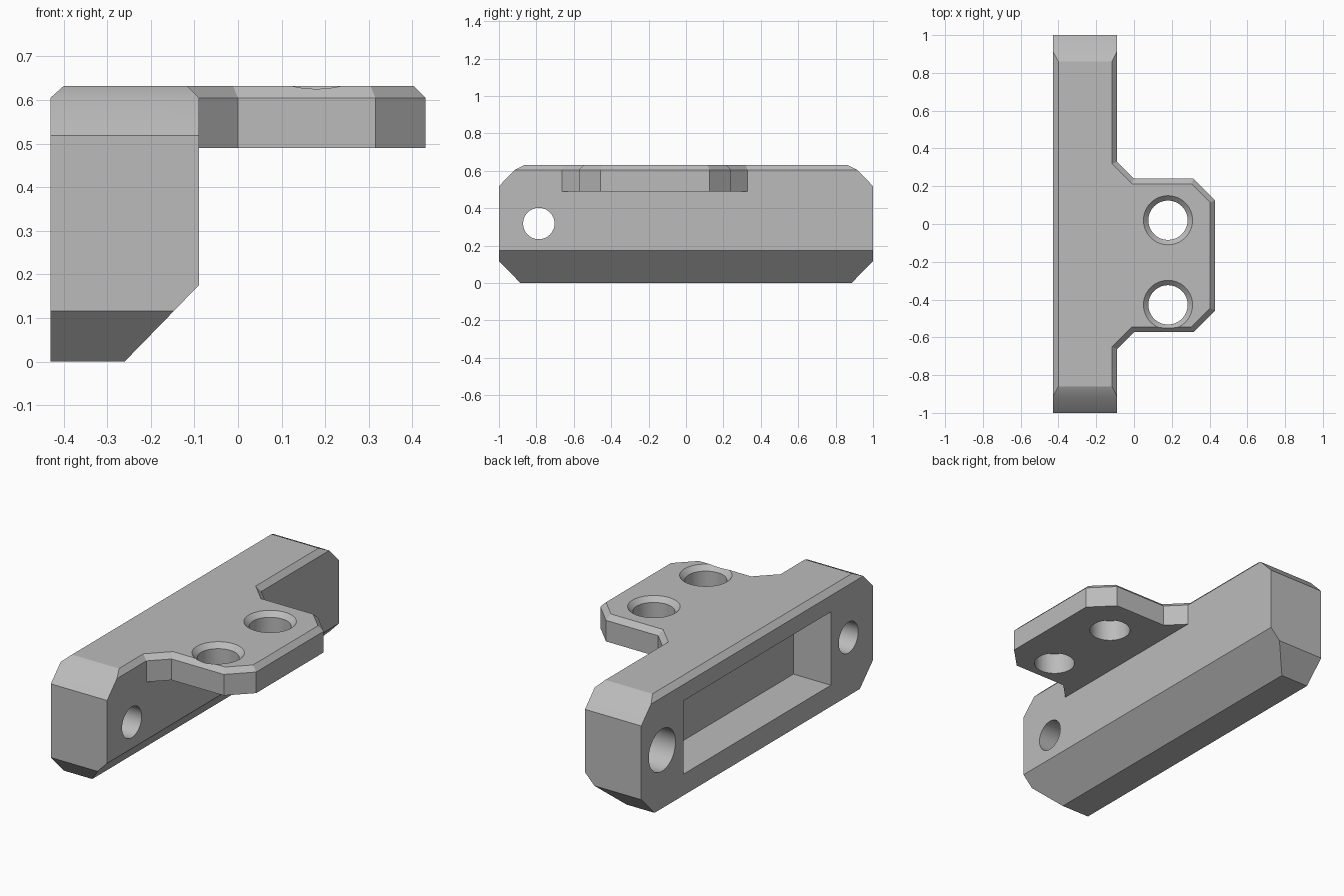
import bpy
import bmesh
from math import pi, tan
from mathutils import Matrix, Vector

cube = bpy.data.objects.get("Cube")
if cube:
    bpy.data.objects.remove(cube, do_unlink=True)

grey = bpy.data.materials.new("mid grey")
grey.use_nodes = True
grey.diffuse_color = (0.5, 0.5, 0.5, 1)
grey.node_tree.nodes["Principled BSDF"].inputs["Base Color"].default_value = (0.5, 0.5, 0.5, 1)


def finish(name, bm):
    bmesh.ops.recalc_face_normals(bm, faces=bm.faces)
    mesh = bpy.data.meshes.new(name)
    bm.to_mesh(mesh)
    bm.free()
    mesh.materials.append(grey)
    obj = bpy.data.objects.new(name, mesh)
    bpy.context.collection.objects.link(obj)
    return obj


def box(name, low, high):
    bm = bmesh.new()
    size = [b - a for a, b in zip(low, high)]
    mid = [(a + b) / 2 for a, b in zip(low, high)]
    bmesh.ops.create_cube(bm, size=1, matrix=Matrix.Translation(mid) @ Matrix.Diagonal((*size, 1)))
    return finish(name, bm)


def cone(name, start, axis, r1, r2, depth):
    """Round cutter running from start along +x or +z."""
    bm = bmesh.new()
    turn = Matrix.Rotation(pi / 2, 4, "Y") if axis == "X" else Matrix()
    place = Matrix.Translation(start) @ turn @ Matrix.Translation((0, 0, depth / 2))
    bmesh.ops.create_cone(bm, cap_ends=True, segments=64, radius1=r1, radius2=r2,
                          depth=depth, matrix=place)
    return finish(name, bm)


def combine(target, tool, operation):
    tool.hide_render = True
    mod = target.modifiers.new(operation, "BOOLEAN")
    mod.operation = operation
    mod.solver = "EXACT"
    mod.object = tool
    bpy.context.view_layer.objects.active = target
    bpy.ops.object.modifier_apply(modifier=mod.name)
    bpy.data.objects.remove(tool, do_unlink=True)


def inset(points, d):
    """Shrink a clockwise outline by d with mitred corners."""
    result = []
    for i, p in enumerate(points):
        a = (p - points[i - 1]).normalized()
        b = (points[(i + 1) % len(points)] - p).normalized()
        na, nb = Vector((a.y, -a.x)), Vector((b.y, -b.x))
        result.append(p + (na + nb) * d / (1 + na.dot(nb)))
    return result


TOP, EDGE = 0.632, 0.605

# Chamfered bar: convex hull of its levels (z, x min, x max, half length)
bm = bmesh.new()
for z, x0, x1, y in ((TOP, -0.40, -0.116, 0.86), (EDGE, -0.43, -0.09, 0.915),
                     (0.518, -0.43, -0.09, 1), (0.175, -0.43, -0.09, 1),
                     (0.116, -0.43, -0.147, 1), (0, -0.43, -0.26, 0.885)):
    for x in (x0, x1):
        for s in (-1, 1):
            bm.verts.new((x, s * y, z))
bmesh.ops.convex_hull(bm, input=bm.verts)
bmesh.ops.dissolve_limit(bm, angle_limit=0.01, verts=bm.verts, edges=bm.edges)
bracket = finish("bracket_body", bm)

# Mounting flange: symmetric outline about its middle, bevelled on top
MID = -0.166
half = [(-0.2, 0.606), (0, 0.406), (0.315, 0.406), (0.43, 0.291)]
outline = [Vector((x, MID + y)) for x, y in half]
outline += [Vector((x, MID - y)) for x, y in reversed(half)]
bm = bmesh.new()
rings = [[bm.verts.new((p.x, p.y, z)) for p in pts] for pts, z in
         ((outline, 0.49), (outline, EDGE), (inset(outline, 0.027), TOP))]
bm.faces.new(rings[0])
bm.faces.new(rings[-1])
for lower, upper in zip(rings, rings[1:]):
    for i in range(len(lower)):
        bm.faces.new((lower[i - 1], lower[i], upper[i], upper[i - 1]))
combine(bracket, finish("flange", bm), "UNION")

# Pocket in the back of the bar
combine(bracket, box("pocket", (-0.5, -0.635, 0.116), (-0.204, 0.635, 0.516)), "DIFFERENCE")

# Through hole at one end, wider blind hole at the other
combine(bracket, cone("through_hole", (-0.6, -0.787, 0.318), "X", 0.084, 0.084, 0.8), "DIFFERENCE")
combine(bracket, cone("blind_hole", (-0.6, 0.82, 0.318), "X", 0.115, 0.115, 0.396), "DIFFERENCE")

# Countersunk flange holes
for y in (0.02, -0.428):
    combine(bracket, cone("screw_hole", (0.18, y, 0.4), "Z", 0.104, 0.104, 0.4), "DIFFERENCE")
    combine(bracket, cone("countersink", (0.18, y, TOP - 0.03), "Z", 0.1, 0.16, 0.06), "DIFFERENCE")

bpy.ops.object.select_all(action="DESELECT")
bracket.select_set(True)
bpy.context.view_layer.objects.active = bracket
bpy.ops.object.shade_smooth_by_angle(angle=pi / 9)
